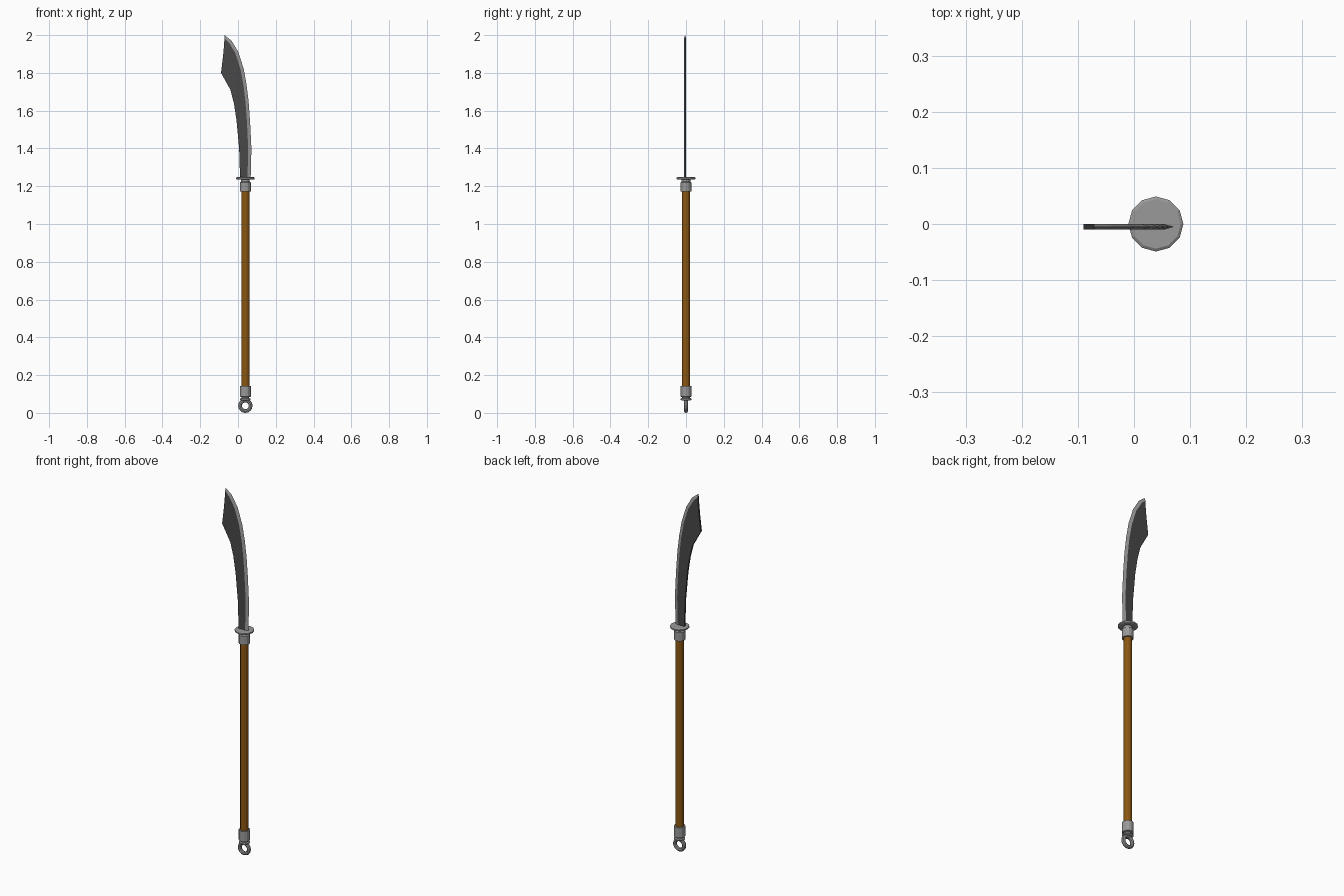
import bpy, bmesh, math
from mathutils import Vector

if "Cube" in bpy.data.objects:
    bpy.data.objects.remove(bpy.data.objects["Cube"])

CX = 0.039   # pole axis
SIDES = 12


def material(name, rgb):
    m = bpy.data.materials.new(name)
    m.diffuse_color = (*rgb, 1)
    m.use_nodes = True
    m.node_tree.nodes["Principled BSDF"].inputs["Base Color"].default_value = m.diffuse_color
    return m


steel = material("steel", (0.32, 0.32, 0.32))
dark = material("dark_steel", (0.065, 0.065, 0.065))
wood = material("wood", (0.26, 0.095, 0.006))


def finish(name, bm, mats):
    bmesh.ops.recalc_face_normals(bm, faces=bm.faces)
    me = bpy.data.meshes.new(name)
    bm.to_mesh(me)
    bm.free()
    ob = bpy.data.objects.new(name, me)
    bpy.context.collection.objects.link(ob)
    for m in mats:
        me.materials.append(m)
    return ob


def lathe(name, profile, mat):
    """Closed turned part from (radius, z) points, bottom to top."""
    bm = bmesh.new()
    rings = [[bm.verts.new((r * math.cos(2 * math.pi * i / SIDES),
                            r * math.sin(2 * math.pi * i / SIDES), z))
              for i in range(SIDES)] for r, z in profile]
    for a, b in zip(rings, rings[1:]):
        for i in range(SIDES):
            j = (i + 1) % SIDES
            bm.faces.new((a[i], a[j], b[j], b[i]))
    bm.faces.new(rings[0])
    bm.faces.new(rings[-1])
    ob = finish(name, bm, [mat])
    ob.location.x = CX
    return ob


# Pole and its fittings
lathe("shaft", [(0.021, 0.10), (0.021, 1.20)], wood)
lathe("top_collar", [(0.029, 1.172), (0.029, 1.220), (0.023, 1.224), (0.023, 1.238)], steel)
lathe("guard", [(0.044, 1.235), (0.049, 1.238), (0.049, 1.245), (0.044, 1.248)], steel)
lathe("bottom_collar", [(0.020, 0.076), (0.020, 0.084), (0.029, 0.086), (0.029, 0.142)], steel)
lathe("pommel_disc", [(0.022, 0.066), (0.028, 0.069), (0.028, 0.075), (0.022, 0.078)], steel)

# Pommel ring
bpy.ops.mesh.primitive_torus_add(location=(CX, 0, 0.038), rotation=(math.pi / 2, 0, 0),
                                 major_radius=0.028, minor_radius=0.010,
                                 major_segments=16, minor_segments=8)
ring = bpy.context.object
ring.name = "pommel_ring"
ring.data.materials.append(steel)

# Blade: (back x, back z, edge x, edge z) from guard to tip
stations = [
    (0.011, 1.240, 0.067, 1.240),
    (0.006, 1.400, 0.071, 1.400),
    (-0.008, 1.550, 0.064, 1.540),
    (-0.022, 1.640, 0.056, 1.650),
    (-0.040, 1.710, 0.045, 1.740),
    (-0.090, 1.800, 0.030, 1.822),
    (-0.079, 1.890, 0.002, 1.910),
    (-0.074, 1.945, -0.034, 1.970),
    (-0.072, 1.980, -0.071, 2.000),
]
bm = bmesh.new()
loops = []
for bx, bz, ex, ez in stations:
    back, edge = Vector((bx, 0, bz)), Vector((ex, 0, ez))
    span = back - edge
    ridge = edge + span.normalized() * min(0.017, span.length * 0.8)
    t = Vector((0, 0.005, 0))
    mid = Vector((0, -0.005, 0))
    loops.append([bm.verts.new(p + mid) for p in
                  (back - t, ridge - t, edge, ridge + t, back + t)])
for a, b in zip(loops, loops[1:]):
    for i in range(5):
        j = (i + 1) % 5
        f = bm.faces.new((a[i], a[j], b[j], b[i]))
        f.material_index = 1 if i in (1, 2) else 0   # ground bevel is bright
bm.faces.new(loops[0])
bm.faces.new(loops[-1])
finish("blade", bm, [dark, steel])
